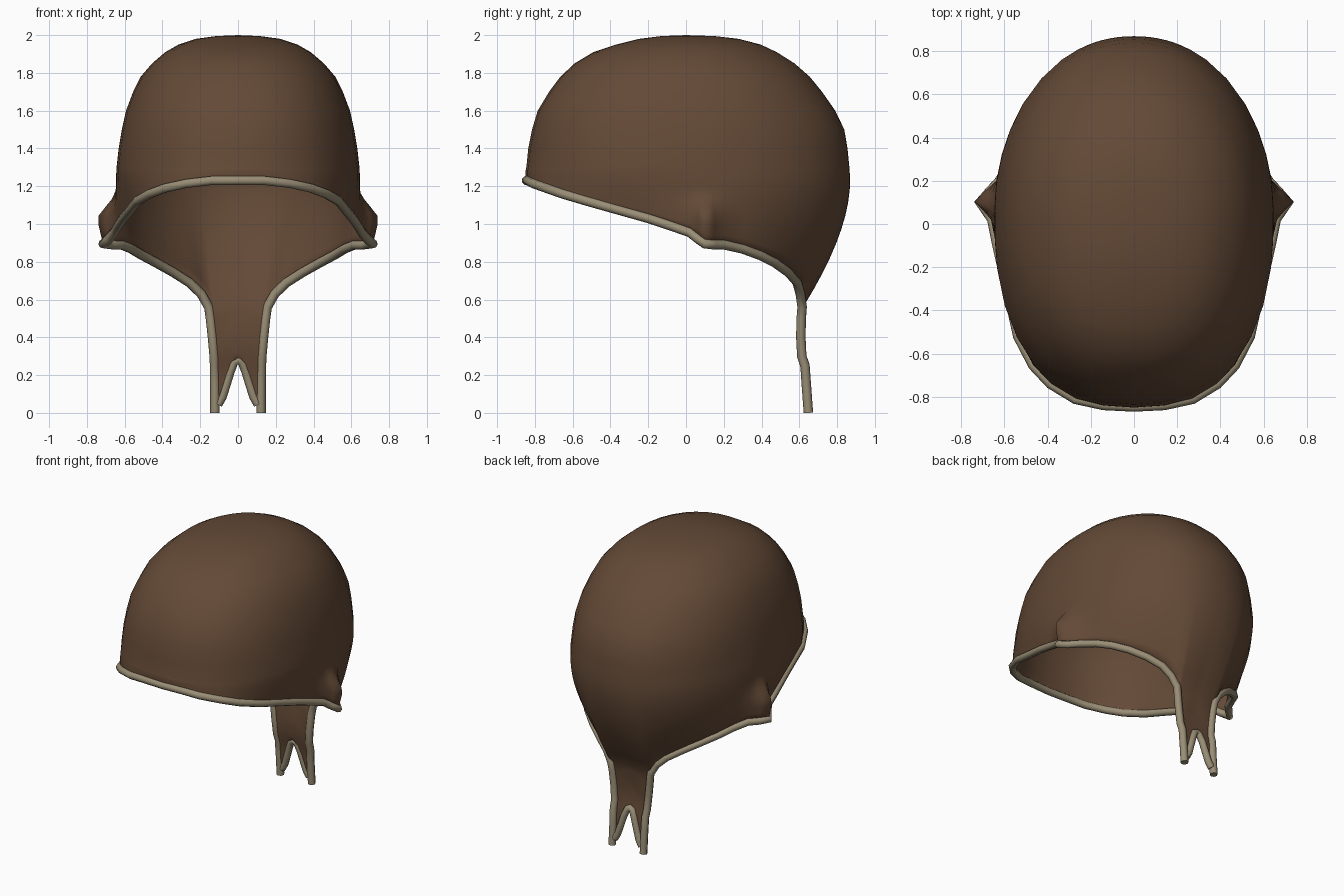
import bpy, bmesh, math
from mathutils import Vector as V

if "Cube" in bpy.data.objects:
    bpy.data.objects.remove(bpy.data.objects["Cube"])


def material(name, rgb):
    m = bpy.data.materials.new(name)
    m.diffuse_color = (*rgb, 1)
    m.use_nodes = True
    m.node_tree.nodes["Principled BSDF"].inputs["Base Color"].default_value = m.diffuse_color
    return m


leather = material("brown leather", (0.125, 0.067, 0.037))
binding = material("tan binding", (0.32, 0.27, 0.18))

# Half of the rim, front centre to the root of the neck strap
RIM = [V(p) for p in (
    (0, -.845, 1.23), (.14, -.838, 1.23), (.27, -.81, 1.215), (.385, -.74, 1.19),
    (.465, -.655, 1.16), (.535, -.52, 1.12), (.57, -.36, 1.075), (.608, -.2, 1.03),
    (.635, -.08, .99), (.655, .02, .955), (.685, .065, .92), (.715, .1, .895),
    (.67, .145, .89), (.62, .2, .89), (.565, .3, .868), (.51, .39, .835),
    (.435, .47, .795), (.345, .54, .745), (.258, .588, .69), (.195, .605, .63),
    (.155, .615, .56))]

# Dome sections: height, half width, front depth, back depth
DOME = [(1.3, .643, .845, .865), (1.4, .632, .835, .855), (1.5, .615, .815, .838),
            (1.6, .593, .785, .79), (1.7, .555, .725, .72), (1.78, .515, .665, .655),
            (1.85, .455, .59, .575), (1.91, .385, .49, .48), (1.95, .315, .37, .395),
            (1.98, .225, .25, .28), (1.995, .115, .13, .15), (2.0, 0, 0, 0)]

# Strap: height, half width, y of the sheet
STRAP = [(.56, .155, .615), (.5, .146, .61), (.4, .135, .608), (.3, .126, .613),
         (.25, .124, .63), (.15, .122, .637), (0, .122, .648)]
NOTCH = [(0, .28), (.02, .268), (.04, .22), (.06, .155), (.082, .085), (.105, .045)]


def lerp_table(table, key, col):
    for a, b in zip(table, table[1:]):
        lo, hi = min(a[0], b[0]), max(a[0], b[0])
        if lo <= key <= hi:
            t = (key - a[0]) / (b[0] - a[0])
            return a[col] + t * (b[col] - a[col])
    return table[-1][col]


def dome_point(p, row):
    """Point on a dome section in the same compass direction as p."""
    z, a, front, back = row
    if a == 0:
        return V((0, 0, z))
    d = V((p.x, p.y)).normalized()
    n, depth = (2.3, front) if d.y < 0 else (2.12, back)
    r = ((abs(d.x) / a) ** n + (abs(d.y) / depth) ** n) ** (-1 / n)
    return V((d.x * r, d.y * r, z))


def column(p):
    """Curved lower wall from the rim, then the dome up to the crown."""
    top = dome_point(p, DOME[0])
    back = max(0, min(1, p.y / .3))
    swell = 1.01 + .03 * back
    ctrl = V((top.x * swell, top.y * swell, top.z - (.3 + .1 * back) * (top.z - p.z)))
    # Ear flare stands out from the wall, low down only
    flare = V((0, 0, 0))
    if p.x > .64:
        foot = p.xy.normalized() * .638
        flare = V((p.x - foot.x, p.y - foot.y, 0))
    base, wall = p - flare, []
    for i in range(10):
        t = i / 10
        q = base * (1 - t) ** 2 + ctrl * 2 * t * (1 - t) + top * t * t
        bulge = 1 + .2 * min(1, t * 5)
        wall.append(q + flare * bulge * max(0, min(1, (1.16 - q.z) / .12)))
    return wall + [dome_point(p, r) for r in DOME]


def mirrored(points):
    return [V((-p.x, p.y, p.z)) for p in points]


def add_grid(bm, cols):
    vs = [[bm.verts.new(p) for p in c] for c in cols]
    for a, b in zip(vs, vs[1:]):
        for i in range(len(a) - 1):
            bm.faces.new((a[i], b[i], b[i + 1], a[i + 1]))


# Cap shell, with the strap hanging from its back edge
FRACS = (1, .85, .7, .5, .33, .17, 0)
root = [V((.155 * k, .63 - .015 * k * k, .56 + .02 * (1 - k))) for k in FRACS]
half = [column(p) for p in RIM[:-1] + root]
strap = []
for k, p in zip(FRACS, root):
    end = 0 if k == 1 else lerp_table(NOTCH, k * .122, 1)
    col = []
    for i in range(9):
        z = p.z + (end - p.z) * i / 8
        w, y = lerp_table(STRAP, min(z, .56), 1), lerp_table(STRAP, min(z, .56), 2)
        fade = max(0, 1 - i / 4)
        col.append(V((k * w, y + (p.y - .615) * fade, z)))
    col[0] = p
    strap.append(col[::-1])

bm = bmesh.new()
for part in (half, strap):
    add_grid(bm, part)
    add_grid(bm, [mirrored(c) for c in part][::-1])
bmesh.ops.remove_doubles(bm, verts=bm.verts, dist=.0005)
bmesh.ops.dissolve_degenerate(bm, edges=bm.edges, dist=.0001)
bmesh.ops.recalc_face_normals(bm, faces=bm.faces)
if max(bm.faces, key=lambda f: f.calc_center_median().z).normal.z < 0:
    bmesh.ops.reverse_faces(bm, faces=bm.faces)
for f in bm.faces:
    f.smooth = True
me = bpy.data.meshes.new("cap_shell")
bm.to_mesh(me)
bm.free()
me.materials.append(leather)
shell = bpy.data.objects.new("cap_shell", me)
bpy.context.collection.objects.link(shell)
sol = shell.modifiers.new("thickness", 'SOLIDIFY')
sol.thickness = .015
sol.offset = -1


def tube(name, points, radius):
    """Rolled binding following a path."""
    cu = bpy.data.curves.new(name, 'CURVE')
    cu.dimensions = '3D'
    cu.bevel_depth = radius
    cu.bevel_resolution = 2
    cu.use_fill_caps = True
    sp = cu.splines.new('POLY')
    sp.points.add(len(points) - 1)
    for q, p in zip(sp.points, points):
        q.co = (*p, 1)
    sp.use_smooth = True
    cu.materials.append(binding)
    ob = bpy.data.objects.new(name, cu)
    bpy.context.collection.objects.link(ob)


# Binding round the rim and down both strap edges
edge = RIM + [V((w, y, z)) for z, w, y in STRAP[1:]]
tube("rim_binding", mirrored(edge)[:0:-1] + edge, .025)

# Binding round the notch at the strap end
notch = [V((x, lerp_table(STRAP, z, 2), z)) for x, z in NOTCH]
tube("notch_binding", mirrored(notch)[:0:-1] + notch, .023)
